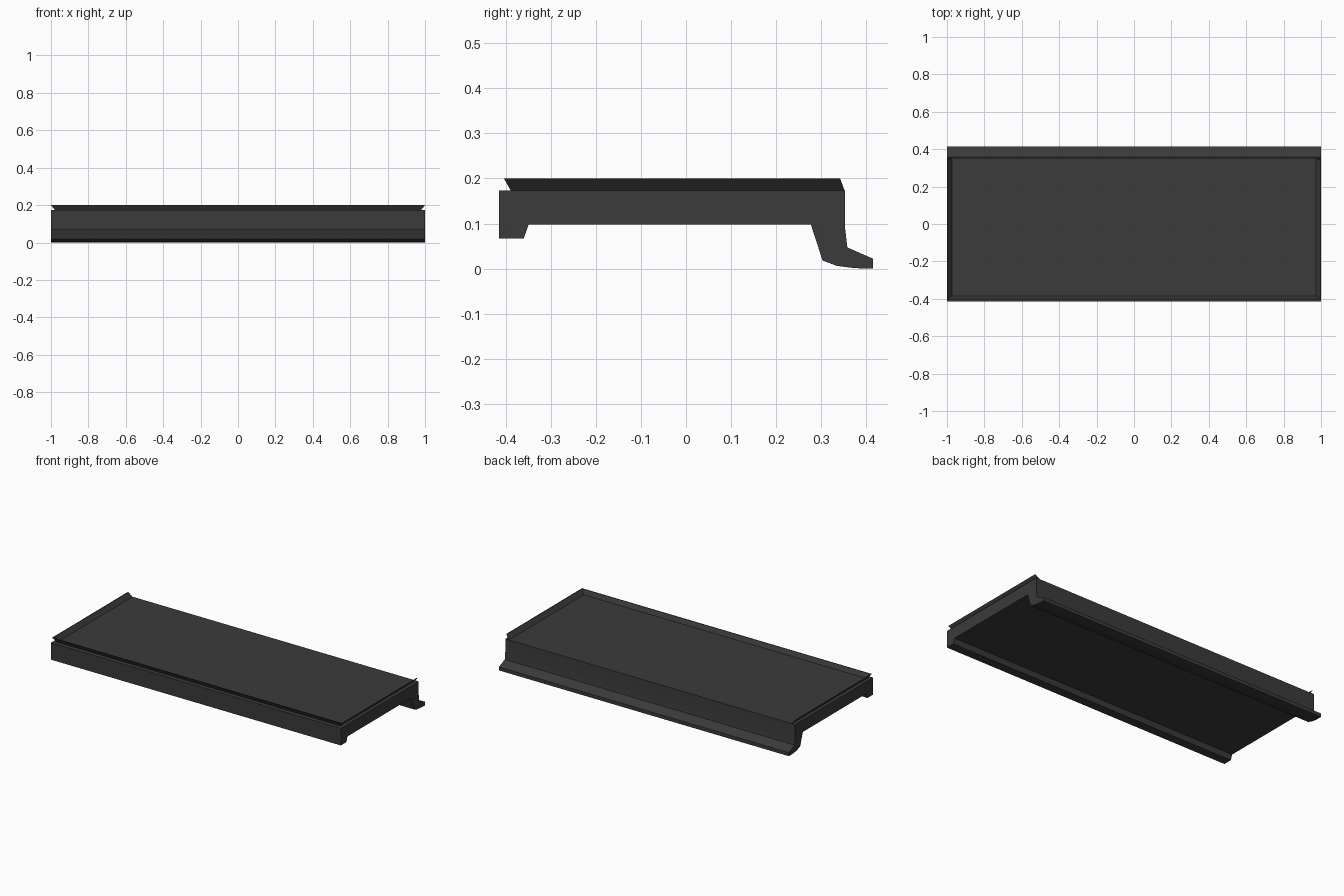
import bpy
import bmesh
import math

cube = bpy.data.objects.get("Cube")
if cube:
    bpy.data.objects.remove(cube, do_unlink=True)

# Single dark finish
dark = bpy.data.materials.new("charcoal grey")
dark.use_nodes = True
colour = (0.043, 0.043, 0.043, 1)
dark.diffuse_color = colour
dark.node_tree.nodes["Principled BSDF"].inputs["Base Color"].default_value = colour


def loft(name, sections):
    """Join equal-length closed cross-sections into a capped solid."""
    bm = bmesh.new()
    rings = [[bm.verts.new(p) for p in s] for s in sections]
    for a, b in zip(rings, rings[1:]):
        for i in range(len(a)):
            j = (i + 1) % len(a)
            bm.faces.new((a[i], a[j], b[j], b[i]))
    bm.faces.new(rings[0])
    bm.faces.new(rings[-1])
    bmesh.ops.recalc_face_normals(bm, faces=bm.faces)
    mesh = bpy.data.meshes.new(name)
    bm.to_mesh(mesh)
    bm.free()
    mesh.materials.append(dark)
    obj = bpy.data.objects.new(name, mesh)
    bpy.context.collection.objects.link(obj)
    bpy.ops.object.select_all(action="DESELECT")
    obj.select_set(True)
    bpy.context.view_layer.objects.active = obj
    bpy.ops.object.shade_smooth_by_angle(angle=math.radians(30))
    return obj


# Shelf board with front apron and rear hooked foot: (y, z) profile along x
profile = [(-0.415, 0.173), (-0.415, 0.067), (-0.36, 0.067), (-0.349, 0.098),
           (0.277, 0.098), (0.303, 0.018), (0.335, 0.006), (0.375, 0.001),
           (0.415, 0), (0.415, 0.022), (0.358, 0.047), (0.353, 0.09),
           (0.353, 0.173)]
loft("shelf_board", [[(x, y, z) for y, z in profile] for x in (-1, 1)])

# Thin lip flaring outward along both ends and the front, open at the back
base_z, top_z, thick = 0.17, 0.2, 0.004


def lip_section(side, base_y, top_y, inset):
    return [(side * 0.976, base_y, base_z),
            (side, top_y, top_z),
            (side * (1 - thick), top_y + inset, top_z),
            (side * (0.976 - thick), base_y + inset, base_z)]


back, front = (0.353, 0.342, 0), (-0.387, -0.404, thick)
loft("flared_lip", [lip_section(-1, *back), lip_section(-1, *front),
                    lip_section(1, *front), lip_section(1, *back)])
